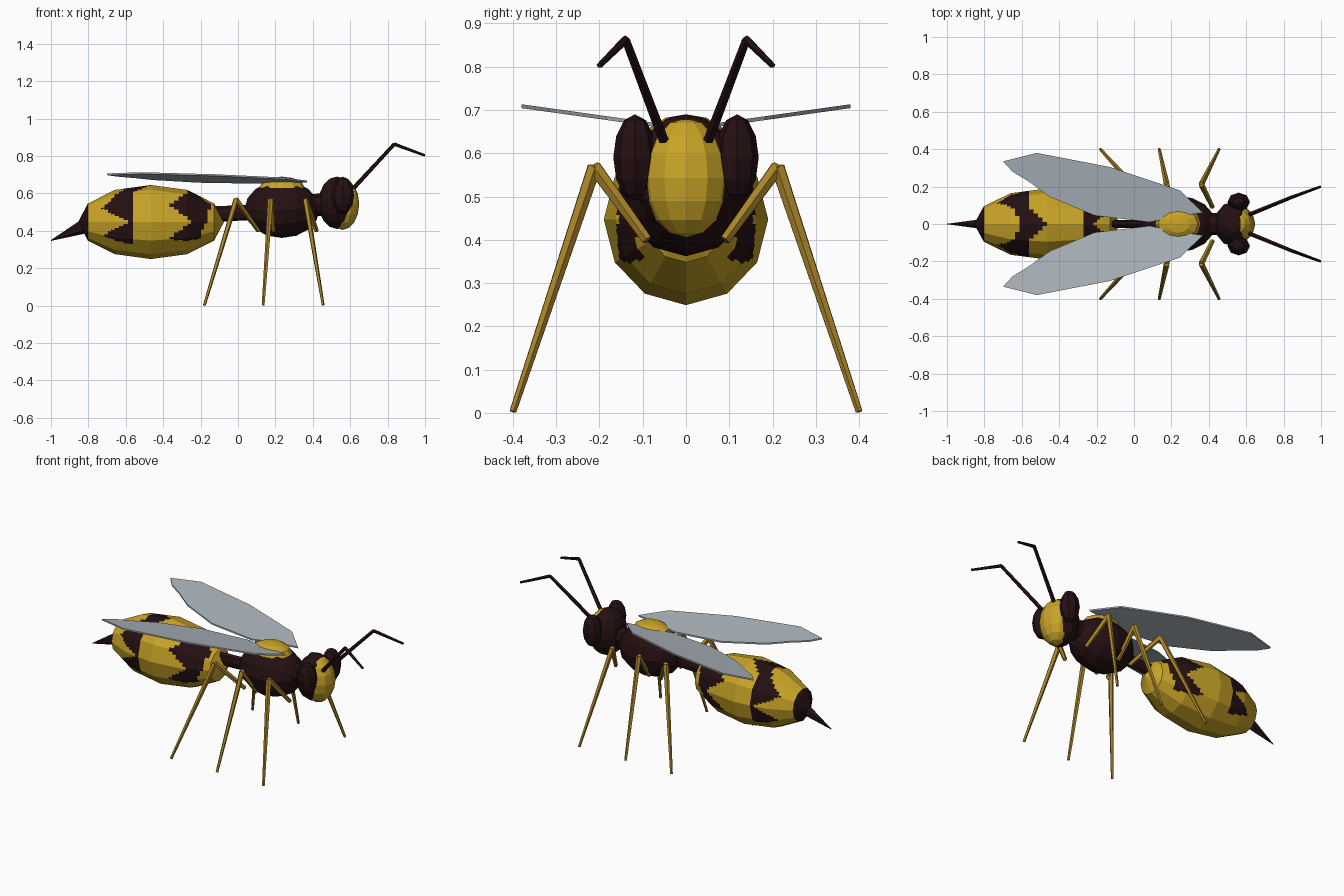
import bpy, bmesh, math
from mathutils import Vector, Matrix

if "Cube" in bpy.data.objects:
    bpy.data.objects.remove(bpy.data.objects["Cube"])


def material(name, rgb):
    m = bpy.data.materials.new(name)
    m.diffuse_color = (*rgb, 1)
    m.use_nodes = True
    m.node_tree.nodes["Principled BSDF"].inputs["Base Color"].default_value = m.diffuse_color
    return m


GOLD = material("gold", (0.58, 0.37, 0.02))
DARK = material("dark brown", (0.018, 0.005, 0.006))
AMBER = material("amber", (0.40, 0.235, 0.022))
GREY = material("wing grey", (0.40, 0.45, 0.49))


def finish(bm, name, *mats):
    bmesh.ops.recalc_face_normals(bm, faces=bm.faces)
    me = bpy.data.meshes.new(name)
    bm.to_mesh(me)
    bm.free()
    for m in mats:
        me.materials.append(m)
    ob = bpy.data.objects.new(name, me)
    bpy.context.collection.objects.link(ob)
    return ob


def ellipsoid_bm(center, radii, segs, rings, axis="Z"):
    bm = bmesh.new()
    bmesh.ops.create_uvsphere(bm, u_segments=segs, v_segments=rings, radius=1)
    if axis == "X":
        bm.transform(Matrix.Rotation(math.pi / 2, 4, "Y"))
    bm.transform(Matrix.Translation(center) @ Matrix.Diagonal((*radii, 1)))
    return bm


def ellipsoid(name, mat, center, radii, segs=12, rings=6, axis="Z"):
    return finish(ellipsoid_bm(center, radii, segs, rings, axis), name, mat)


def tube(name, mat, points, radii, sides=6, flat=1.0):
    """Tapered segments joined end to end; flat squeezes the width in y."""
    bm = bmesh.new()
    for i in range(len(points) - 1):
        a, b = Vector(points[i]), Vector(points[i + 1])
        d = b - a
        new = bmesh.ops.create_cone(bm, cap_ends=True, segments=sides, radius1=radii[i],
                                    radius2=radii[i + 1], depth=d.length)["verts"]
        bmesh.ops.transform(bm, verts=new, matrix=Matrix.Translation((a + b) / 2)
                            @ d.to_track_quat("Z", "Y").to_matrix().to_4x4())
    for v in bm.verts:
        if flat != 1.0:
            v.co.y *= flat
    return finish(bm, name, mat)


# Abdomen: faceted ellipsoid, finely divided so jagged bands can be painted
AC, AR = (-0.465, 0, 0.447), (0.39, 0.19, 0.198)
bm = ellipsoid_bm(AC, AR, 12, 6, "X")
bmesh.ops.subdivide_edges(bm, edges=bm.edges[:], cuts=7, use_grid_fill=True)

# Each band: (angle above the side, rear edge, front edge)
BANDS = [
    [(-42, -.57, -.57), (-30, -.73, -.57), (0, -.59, -.57), (30, -.73, -.57),
     (60, -.65, -.56), (90, -.60, -.465)],
    [(-42, -.20, -.20), (-30, -.38, -.20), (0, -.24, -.17), (30, -.37, -.16),
     (60, -.28, -.14), (90, -.26, -.22)],
]


def in_band(band, ang, x):
    for (a0, l0, r0), (a1, l1, r1) in zip(band, band[1:]):
        if a0 <= ang <= a1:
            t = (ang - a0) / (a1 - a0)
            return l0 + (l1 - l0) * t < x < r0 + (r1 - r0) * t
    return False


for f in bm.faces:
    c = f.calc_center_median()
    ang = math.degrees(math.atan2((c.z - AC[2]) / AR[2], abs(c.y) / AR[1]))
    tail = c.x < -0.80 and c.z > 0.34
    f.material_index = int(tail or any(in_band(b, ang, c.x) for b in BANDS))
finish(bm, "abdomen", GOLD, DARK)

tube("stinger", DARK, [(-0.82, 0, 0.425), (-1, 0, 0.348)], [0.04, 0.002], 6, 0.7)
tube("waist", DARK, [(-0.12, 0, 0.49), (0.12, 0, 0.50)], [0.042, 0.04], 8, 0.5)

# Thorax and its gold back plate
ellipsoid("thorax", DARK, (0.235, 0, 0.515), (0.20, 0.15, 0.153), 12, 8, "X")
ellipsoid("back_plate", GOLD, (0.235, 0, 0.63), (0.122, 0.095, 0.06), 12, 6)

# Head
tube("neck", DARK, [(0.36, 0, 0.53), (0.48, 0, 0.545)], [0.06, 0.06], 8)
ellipsoid("head", DARK, (0.53, 0, 0.55), (0.10, 0.12, 0.14), 12, 8)
ellipsoid("face", GOLD, (0.558, 0, 0.543), (0.09, 0.10, 0.138), 12, 8)

# Wing outline as seen from above
OUTLINE = [(.37, .06), (.245, .18), (-.13, .305), (-.52, .38), (-.70, .335), (-.65, .28),
           (-.56, .225), (-.45, .145), (-.21, .045), (.085, .01), (.22, .04)]
# Hip x, knee x, foot x
LEGS = {"hind": (0.11, -0.01, -0.18), "middle": (0.19, 0.175, 0.135), "front": (0.42, 0.36, 0.455)}

for side, s in (("left", 1), ("right", -1)):
    ellipsoid(f"{side}_eye", DARK, (0.56, s * 0.118, 0.59), (0.06, 0.05, 0.10), 8, 6)
    tube(f"{side}_antenna", DARK,
         [(0.62, s * 0.052, 0.63), (0.835, s * 0.14, 0.863), (0.998, s * 0.2, 0.803)],
         [0.012, 0.010, 0.007], 5)
    for pos, (hip, knee, foot) in LEGS.items():
        tube(f"{side}_{pos}_leg", AMBER,
             [(hip, s * 0.09, 0.40), (knee, s * 0.212, 0.568), (foot, s * 0.40, 0.003)],
             [0.012, 0.016, 0.008], 5)
    bm = bmesh.new()
    low = bm.faces.new([bm.verts.new((x, s * y, 0.651 + 0.14 * y)) for x, y in OUTLINE])
    top = bmesh.ops.extrude_face_region(bm, geom=[low], use_keep_orig=True)["geom"]
    bmesh.ops.translate(bm, vec=(0, 0, 0.009),
                        verts=[g for g in top if isinstance(g, bmesh.types.BMVert)])
    finish(bm, f"{side}_wing", GREY)
